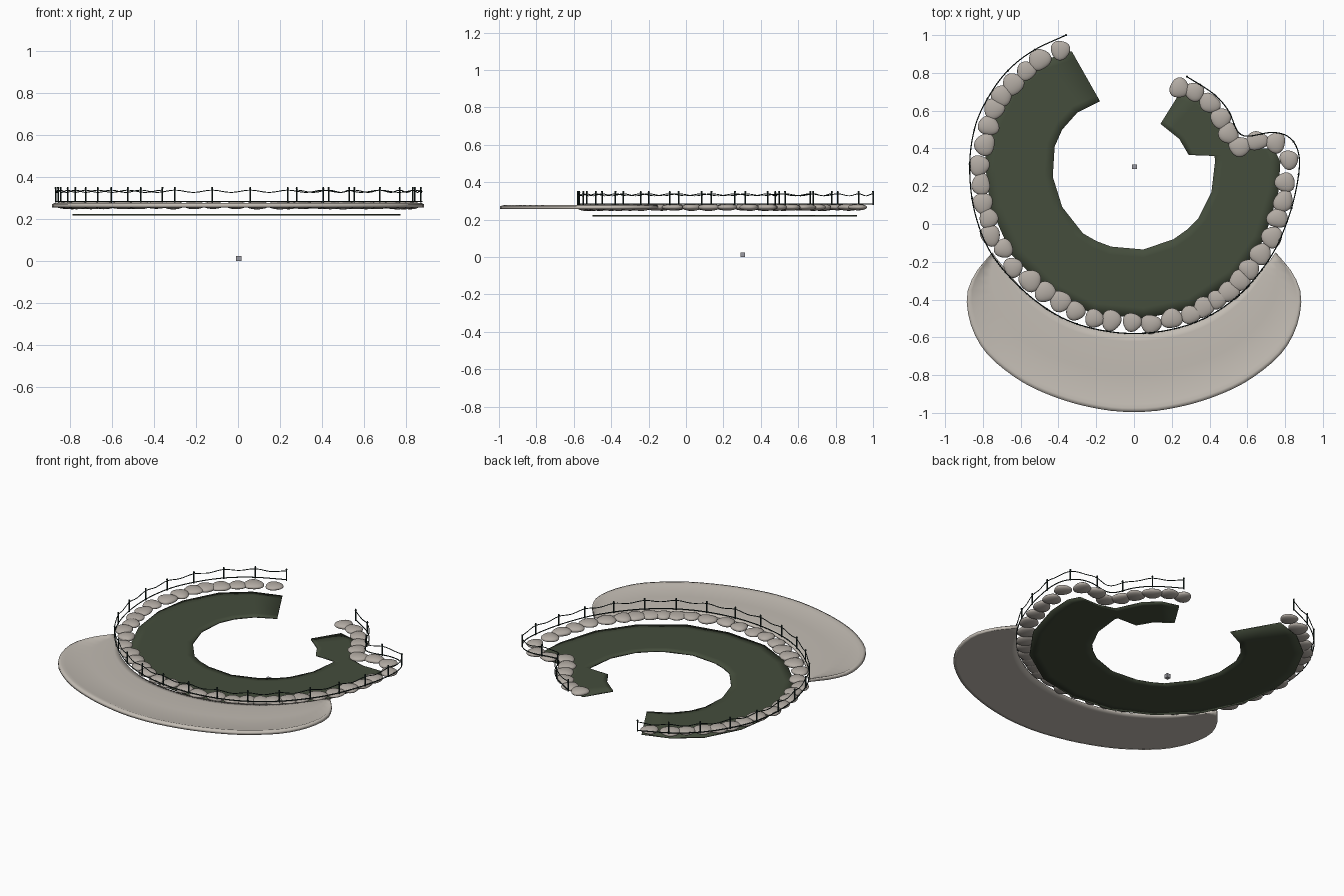
import bpy, bmesh, math, random
from mathutils import Vector, Matrix

if "Cube" in bpy.data.objects:
    bpy.data.objects.remove(bpy.data.objects["Cube"])

random.seed(4)


def material(name, rgb):
    m = bpy.data.materials.new(name)
    m.diffuse_color = (*rgb, 1)
    m.use_nodes = True
    m.node_tree.nodes["Principled BSDF"].inputs["Base Color"].default_value = m.diffuse_color
    return m


PALE = material("pale stone", (0.54, 0.50, 0.45))
ROCK = material("boulder grey", (0.45, 0.41, 0.37))
MOSS = material("dark moss", (0.058, 0.074, 0.045))
IRON = material("dark iron", (0.012, 0.024, 0.021))
GREY = material("grey", (0.33, 0.33, 0.36))


def finish(bm, name, mat, smooth=True):
    bmesh.ops.recalc_face_normals(bm, faces=bm.faces)
    for f in bm.faces:
        f.smooth = smooth
    me = bpy.data.meshes.new(name)
    bm.to_mesh(me)
    bm.free()
    me.materials.append(mat)
    ob = bpy.data.objects.new(name, me)
    bpy.context.collection.objects.link(ob)
    return ob


def spline(pts, steps):
    """Smooth path through the given points."""
    p = [Vector(q) for q in pts]
    p = [2 * p[0] - p[1]] + p + [2 * p[-1] - p[-2]]
    out = []
    for i in range(1, len(p) - 2):
        a, b, c, d = p[i - 1:i + 3]
        for s in range(steps):
            t = s / steps
            out.append(0.5 * (2 * b + (c - a) * t + (2 * a - 5 * b + 4 * c - d) * t * t
                              + (3 * b - a - 3 * c + d) * t ** 3))
    return out + [p[-2]]


def resample(path, n):
    """n evenly spaced points along a path."""
    dist = [0]
    for a, b in zip(path, path[1:]):
        dist.append(dist[-1] + (b - a).length)
    out, j = [], 0
    for i in range(n):
        d = dist[-1] * i / (n - 1)
        while j < len(path) - 2 and dist[j + 1] < d:
            j += 1
        t = (d - dist[j]) / (dist[j + 1] - dist[j])
        out.append(path[j].lerp(path[j + 1], min(1, t)))
    return out


def slab(name, inner, outer, top, base, mat):
    """Flat band between two paths; top is a cross-section of (fraction, z)."""
    bm = bmesh.new()
    section = top + [(u, base) for u, _ in reversed(top)]
    rows = []
    for a, b in zip(inner, outer):
        rows.append([bm.verts.new((*Vector(a).lerp(Vector(b), u), z)) for u, z in section])
    n = len(section)
    for r, s in zip(rows, rows[1:]):
        for k in range(n):
            bm.faces.new((r[k], r[(k + 1) % n], s[(k + 1) % n], s[k]))
    m = len(top)
    for r in (rows[0], rows[-1]):
        for k in range(m - 1):
            bm.faces.new((r[k], r[k + 1], r[n - 2 - k], r[n - 1 - k]))
    return finish(bm, name, mat)


def wire(name, pts, radius, mat):
    cu = bpy.data.curves.new(name, 'CURVE')
    cu.dimensions = '3D'
    cu.bevel_depth = radius
    cu.bevel_resolution = 1
    sp = cu.splines.new('POLY')
    sp.points.add(len(pts) - 1)
    for q, p in zip(sp.points, pts):
        q.co = (*p, 1)
    cu.materials.append(mat)
    ob = bpy.data.objects.new(name, cu)
    bpy.context.collection.objects.link(ob)


# Crescent terrace with a slightly raised outer lip
half_in = [(0.73, -0.18), (0.55, -0.38), (0.3, -0.53), (0, -0.58)]
half_out = [(0.75, -0.15), (0.84, -0.26), (0.885, -0.38), (0.865, -0.53), (0.8, -0.66),
            (0.7, -0.76), (0.55, -0.86), (0.35, -0.94), (0.15, -0.985), (0, -0.995)]


def both_sides(half):
    return half + [(-x, y) for x, y in reversed(half[:-1])]


slab("crescent_terrace",
     resample(spline(both_sides(half_in), 8), 49),
     resample(spline(both_sides(half_out), 8), 49),
     [(0, 0.266), (0.1, 0.27), (0.5, 0.27), (0.9, 0.27), (0.95, 0.277), (1, 0.272)],
     0.256, PALE)

# Open ring of flat ground, with a notch at the right end
ring_out = [(-.33, .915), (-.5, .86), (-.65, .74), (-.76, .53), (-.79, .33), (-.76, .09),
            (-.65, -.16), (-.45, -.36), (-.22, -.475), (.05, -.5), (.3, -.45), (.54, -.29),
            (.69, -.08), (.765, .17), (.775, .33), (.74, .40), (.6, .40), (.5, .43),
            (.43, .58), (.35, .66), (.24, .69)]
ring_in = [(-.18, .65), (-.3, .59), (-.38, .5), (-.42, .41), (-.43, .25), (-.38, .09),
           (-.27, -.05), (-.2, -.09), (-.12, -.12), (.05, -.135), (.21, -.08), (.28, -.03),
           (.34, .03), (.41, .17), (.43, .34), (.425, .36), (.36, .363), (.29, .365),
           (.24, .45), (.19, .49), (.14, .53)]
slab("ground_ring", ring_in, ring_out,
     [(0, 0.224), (0.12, 0.224), (0.85, 0.224), (1, 0.224)], 0.216, MOSS)

# Row of flattened boulders along the outer edge
stones = [(-.39, .92), (-.5, .87), (-.57, .81), (-.64, .74), (-.7, .68), (-.74, .61),
          (-.77, .52), (-.79, .42), (-.82, .31), (-.81, .21), (-.8, .11), (-.77, .03),
          (-.76, -.06), (-.69, -.13), (-.64, -.23), (-.55, -.3), (-.47, -.36), (-.39, -.41),
          (-.31, -.46), (-.21, -.5), (-.12, -.51), (-.01, -.52), (.09, -.53), (.2, -.5),
          (.3, -.48), (.37, -.44), (.44, -.4), (.5, -.36), (.56, -.3), (.61, -.24),
          (.67, -.16), (.73, -.07), (.76, .03), (.79, .12), (.8, .22), (.82, .34),
          (.75, .43), (.65, .44), (.56, .41), (.5, .48), (.46, .56), (.4, .64),
          (.32, .7), (.24, .72)]
bm = bmesh.new()
for i, (x, y) in enumerate(stones):
    ax, ay = stones[max(0, i - 1)]
    bx, by = stones[min(len(stones) - 1, i + 1)]
    turn = math.atan2(by - ay, bx - ax) + random.uniform(-0.3, 0.3)
    size = (random.uniform(0.05, 0.062), random.uniform(0.048, 0.058),
            random.uniform(0.016, 0.02))
    mat = (Matrix.Translation((x, y, 0.266)) @ Matrix.Rotation(turn, 4, 'Z')
           @ Matrix.Diagonal((*size, 1)))
    made = bmesh.ops.create_icosphere(bm, subdivisions=3, radius=1, matrix=mat)
    lump = random.uniform(0, 6)
    for v in made['verts']:
        d = v.co.xy - Vector((x, y))
        v.co.xy += d * 0.06 * math.sin(3 * math.atan2(d.y, d.x) + lump)
finish(bm, "boulder_border", ROCK)

# Fence line: posts, low wire and sagging top wire
fence = spline([(-.36, 1.0), (-.53, .92), (-.66, .82), (-.76, .69), (-.84, .52), (-.87, .3),
                (-.84, .05), (-.74, -.18), (-.53, -.4), (-.3, -.53), (0, -.58), (.3, -.53),
                (.54, -.39), (.72, -.18), (.82, .04), (.87, .25), (.87, .38), (.82, .46),
                (.73, .485), (.57, .47), (.5, .6), (.42, .69), (.28, .78)], 8)
BAYS, SUB = 25, 8
line = resample(fence, BAYS * SUB + 1)
wire("fence_low_wire", [(p.x, p.y, 0.284) for p in line], 0.003, IRON)
wire("fence_top_wire",
     [(p.x, p.y, 0.338 - 0.011 * math.sin(math.pi * (i % SUB) / SUB) ** 2)
      for i, p in enumerate(line)], 0.0025, IRON)
bm = bmesh.new()
for p in line[::SUB]:
    bmesh.ops.create_cone(bm, cap_ends=True, segments=6, radius1=0.004, radius2=0.004,
                          depth=0.075, matrix=Matrix.Translation((p.x, p.y, 0.3155)))
    bmesh.ops.create_cone(bm, cap_ends=True, segments=6, radius1=0.006, radius2=0.004,
                          depth=0.008, matrix=Matrix.Translation((p.x, p.y, 0.349)))
finish(bm, "fence_posts", IRON, False)

# Small marker block at the bottom
bm = bmesh.new()
bmesh.ops.create_cube(bm, size=0.025, matrix=Matrix.Translation((0.003, 0.303, 0.0125)))
finish(bm, "marker_block", GREY, False)
